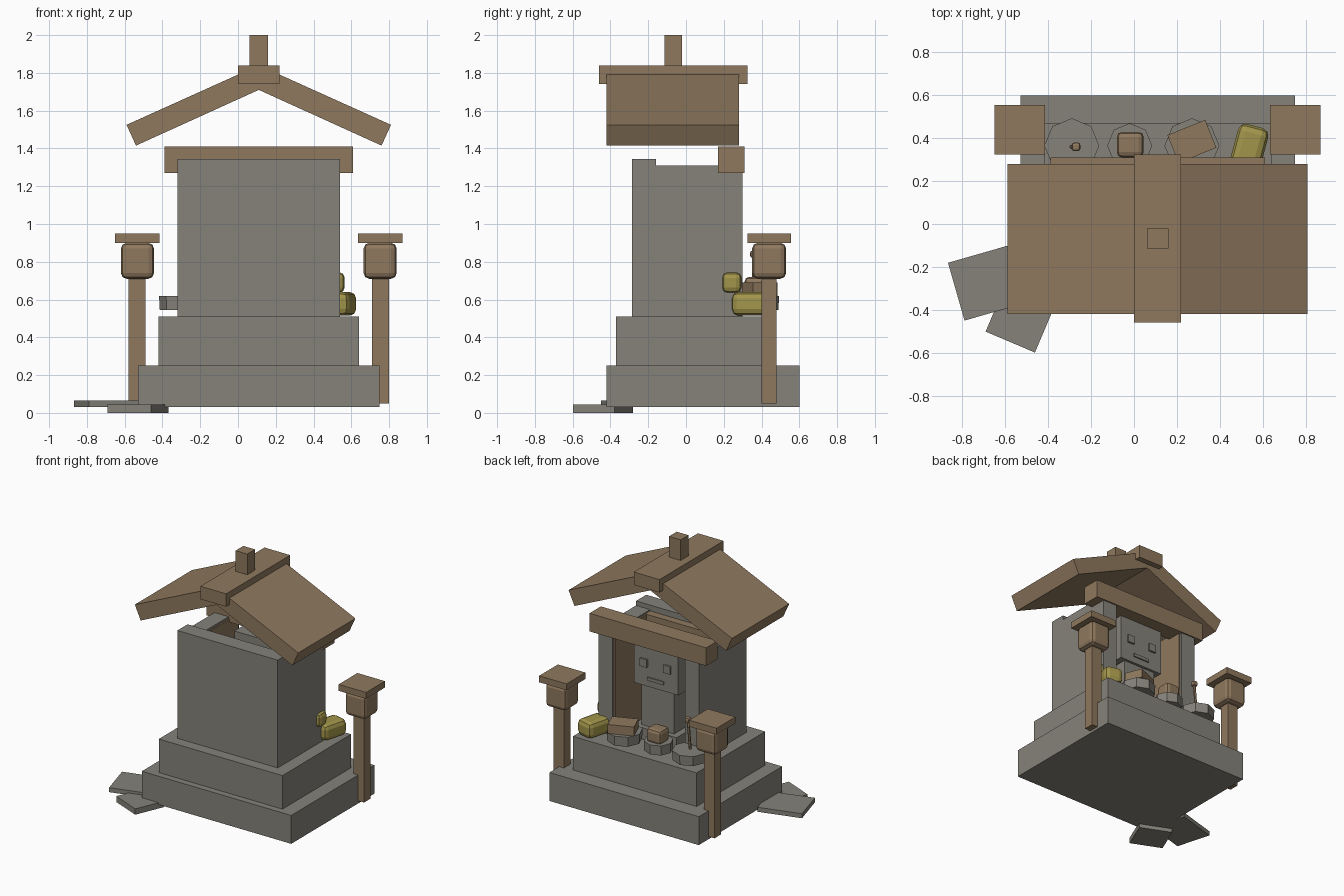
import bpy, bmesh, math

if "Cube" in bpy.data.objects:
    bpy.data.objects.remove(bpy.data.objects["Cube"])


def material(name, rgb):
    m = bpy.data.materials.new(name)
    m.diffuse_color = (*rgb, 1)
    m.use_nodes = True
    m.node_tree.nodes["Principled BSDF"].inputs["Base Color"].default_value = m.diffuse_color
    return m


STONE = material("grey stone", (0.235, 0.225, 0.195))
WOOD = material("brown wood", (0.275, 0.190, 0.112))
GOLD = material("yellow fruit", (0.36, 0.30, 0.07))


def finish(name, bm, mat, loc=(0, 0, 0), rot=(0, 0, 0), bevel=0):
    bmesh.ops.recalc_face_normals(bm, faces=bm.faces)
    me = bpy.data.meshes.new(name)
    bm.to_mesh(me)
    bm.free()
    me.materials.append(mat)
    ob = bpy.data.objects.new(name, me)
    ob.location = loc
    ob.rotation_euler = [math.radians(a) for a in rot]
    bpy.context.collection.objects.link(ob)
    if bevel:
        b = ob.modifiers.new("rounding", 'BEVEL')
        b.width, b.segments = bevel, 2
    return ob


def block(name, mat, x, y, z, rot=(0, 0, 0), bevel=0):
    """Box given by its (min, max) on each axis, turned about its centre."""
    bm = bmesh.new()
    bmesh.ops.create_cube(bm, size=1)
    bmesh.ops.scale(bm, verts=bm.verts, vec=(x[1] - x[0], y[1] - y[0], z[1] - z[0]))
    return finish(name, bm, mat, (sum(x) / 2, sum(y) / 2, sum(z) / 2), rot, bevel)


def cylinder(name, mat, loc, r1, r2, h, sides=8, rot=(0, 0, 0)):
    bm = bmesh.new()
    bmesh.ops.create_cone(bm, cap_ends=True, segments=sides, radius1=r1, radius2=r2, depth=h)
    return finish(name, bm, mat, loc, rot)


CX = 0.11  # centre line of the shrine

# Stepped base
block("base_slab", STONE, (-0.53, 0.75), (-0.42, 0.60), (0.03, 0.25))
block("upper_step", STONE, (-0.42, 0.64), (-0.37, 0.47), (0.25, 0.51))

# Walls with wooden lining, open towards +y
block("rear_wall", STONE, (-0.32, 0.54), (-0.285, -0.16), (0.51, 1.345))
block("rear_lining", WOOD, (-0.30, 0.52), (-0.24, -0.10), (0.51, 1.30))
for side, label in ((-1, "left"), (1, "right")):
    def span(a, b):
        return tuple(sorted((CX + side * a, CX + side * b)))
    block(label + "_wall", STONE, span(0.31, 0.43), (-0.20, 0.30), (0.51, 1.31))
    block(label + "_lining", WOOD, span(0.30, 0.315), (-0.16, 0.28), (0.51, 1.295))
    # Lantern beside the opening
    block(label + "_lantern_post", WOOD, span(0.60, 0.69), (0.40, 0.48), (0.05, 0.72))
    block(label + "_lantern_box", WOOD, span(0.555, 0.73), (0.35, 0.53), (0.71, 0.90), bevel=0.03)
    block(label + "_lantern_cap", WOOD, span(0.525, 0.76), (0.325, 0.555), (0.90, 0.95))
block("lintel", WOOD, (-0.39, 0.61), (0.17, 0.31), (1.27, 1.41))

# Gabled roof from an extruded profile
half = [(0.65, 1.415), (0.70, 1.525), (0.09, 1.80)]
profile = ([(CX, 1.71)] + [(CX + dx, z) for dx, z in half]
           + [(CX - dx, z) for dx, z in reversed(half)])
bm = bmesh.new()
face = bm.faces.new([bm.verts.new((x, -0.42, z)) for x, z in profile])
new = bmesh.ops.extrude_face_region(bm, geom=[face])["geom"]
bmesh.ops.translate(bm, vec=(0, 0.70, 0), verts=[v for v in new if isinstance(v, bmesh.types.BMVert)])
finish("roof", bm, WOOD)
block("ridge_beam", WOOD, (0.0, 0.22), (-0.46, 0.325), (1.74, 1.84))
block("ridge_finial", WOOD, (0.06, 0.16), (-0.115, -0.02), (1.84, 2.0))

# Stone statue
block("statue_plinth", STONE, (CX - 0.19, CX + 0.19), (-0.02, 0.23), (0.51, 0.60))
block("statue_body", STONE, (CX - 0.14, CX + 0.14), (0.04, 0.19), (0.60, 0.93))
block("statue_head", STONE, (CX - 0.19, CX + 0.19), (0.07, 0.21), (0.92, 1.27))
for s in (-1, 1):
    x = CX + s * 0.10
    block("statue_eye", STONE, (x - 0.03, x + 0.03), (0.20, 0.225), (1.07, 1.13))
block("statue_mouth", STONE, (CX - 0.07, CX + 0.07), (0.20, 0.22), (0.97, 0.995))

# Offering dishes and what lies on them
for x, r in ((-0.29, 0.128), (-0.02, 0.105), (0.27, 0.128)):
    cylinder("offering_dish", STONE, (x, 0.365, 0.582), r * 0.97, r, 0.075)
cylinder("incense_stick", WOOD, (-0.28, 0.36, 0.72), 0.01, 0.01, 0.22, 6, (0, 5, 0))
block("incense_tip", WOOD, (-0.29, -0.25), (0.34, 0.38), (0.82, 0.86), bevel=0.012)
block("offering_bun", WOOD, (-0.08, 0.045), (0.31, 0.43), (0.61, 0.72), bevel=0.025)
block("offering_box", WOOD, (0.175, 0.365), (0.315, 0.455), (0.62, 0.69), rot=(0, 0, 22))

# Yellow fruit by the right wall
block("large_fruit", GOLD, (0.465, 0.61), (0.25, 0.46), (0.515, 0.64), rot=(0, 0, -15), bevel=0.035)
block("small_fruit", GOLD, (0.455, 0.565), (0.19, 0.295), (0.635, 0.745), bevel=0.03)

# Loose paving slabs at the front left
block("upper_paving_slab", STONE, (-0.835, -0.505), (-0.41, -0.13), (0.03, 0.065), rot=(0, 0, 16))
block("lower_paving_slab", STONE, (-0.655, -0.405), (-0.56, -0.32), (0.0, 0.045), rot=(0, 0, -23))
